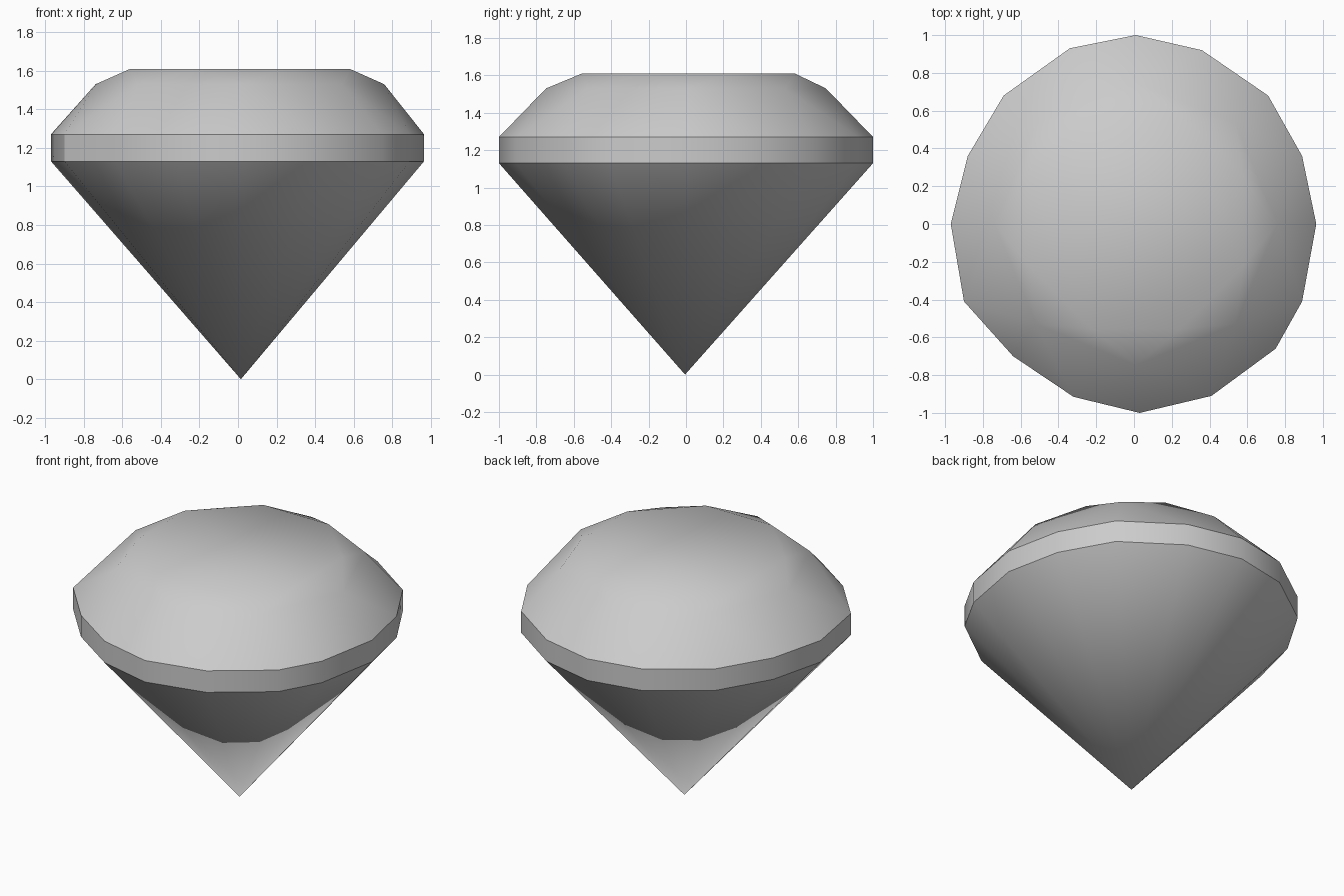
import bpy
import bmesh
from math import radians, sin, cos

cube = bpy.data.objects.get("Cube")
if cube:
    bpy.data.objects.remove(cube, do_unlink=True)

# Heights of the gem's levels
POINT_Z, GIRDLE_LOW, GIRDLE_HIGH, STAR_Z, TABLE_Z = 0.0, 1.13, 1.27, 1.53, 1.61

# Slightly uneven hand-cut outline, counter-clockwise from +x
OUTLINE = [(0.965, 0), (0.89, 0.36), (0.71, 0.68), (0.36, 0.92),
           (0.01, 1.0), (-0.34, 0.93), (-0.69, 0.68), (-0.88, 0.36),
           (-0.97, 0), (-0.9, -0.41), (-0.64, -0.7), (-0.32, -0.915),
           (0.03, -1.0), (0.41, -0.91), (0.75, -0.66), (0.89, -0.41)]


def octagon(bm, radius, start, z, centre):
    """Eight vertices on a circle, starting at the given angle."""
    angles = [radians(start + 45 * i) for i in range(8)]
    return [bm.verts.new((centre[0] + radius * cos(a), centre[1] + radius * sin(a), z))
            for a in angles]


gem_colour = (0.6, 0.6, 0.6, 1.0)
mat = bpy.data.materials.new("pale grey")
mat.use_nodes = True
mat.diffuse_color = gem_colour
mat.node_tree.nodes["Principled BSDF"].inputs["Base Color"].default_value = gem_colour

bm = bmesh.new()
point = bm.verts.new((0.015, -0.005, POINT_Z))
low = [bm.verts.new((x, y, GIRDLE_LOW)) for x, y in OUTLINE]
high = [bm.verts.new((x, y, GIRDLE_HIGH)) for x, y in OUTLINE]
star = octagon(bm, 0.748, 0, STAR_Z, (0.01, 0.0))
table = octagon(bm, 0.615, 22.5, TABLE_Z, (0.01, 0.013))

# Pavilion and girdle band
for i in range(16):
    j = (i + 1) % 16
    bm.faces.new((point, low[j], low[i]))
    bm.faces.new((low[i], low[j], high[j], high[i]))

# Crown: kites split across the middle, girdle facets and star facets
for i in range(8):
    n = (i + 1) % 8
    a, b, c = high[2 * i], high[2 * i + 1], high[2 * n]
    bm.faces.new((a, b, star[i]))
    bm.faces.new((b, c, star[n]))
    bm.faces.new((star[i], b, star[n]))
    bm.faces.new((star[i], star[n], table[i]))
    bm.faces.new((star[i], table[i], table[i - 1]))
bm.faces.new(table)

# Soft shading, with crisp girdle rims and a few crisp star edges
for face in bm.faces:
    face.smooth = True
for ring in (low, high):
    for i in range(16):
        bm.edges.get((ring[i - 1], ring[i])).smooth = False
for i in (1, 3, 5, 7):
    bm.edges.get((star[i], table[i])).smooth = False
bm.edges.get((low[9], high[9])).smooth = False

mesh = bpy.data.meshes.new("cut_gem")
bm.to_mesh(mesh)
bm.free()
mesh.materials.append(mat)
gem = bpy.data.objects.new("cut_gem", mesh)
bpy.context.collection.objects.link(gem)
